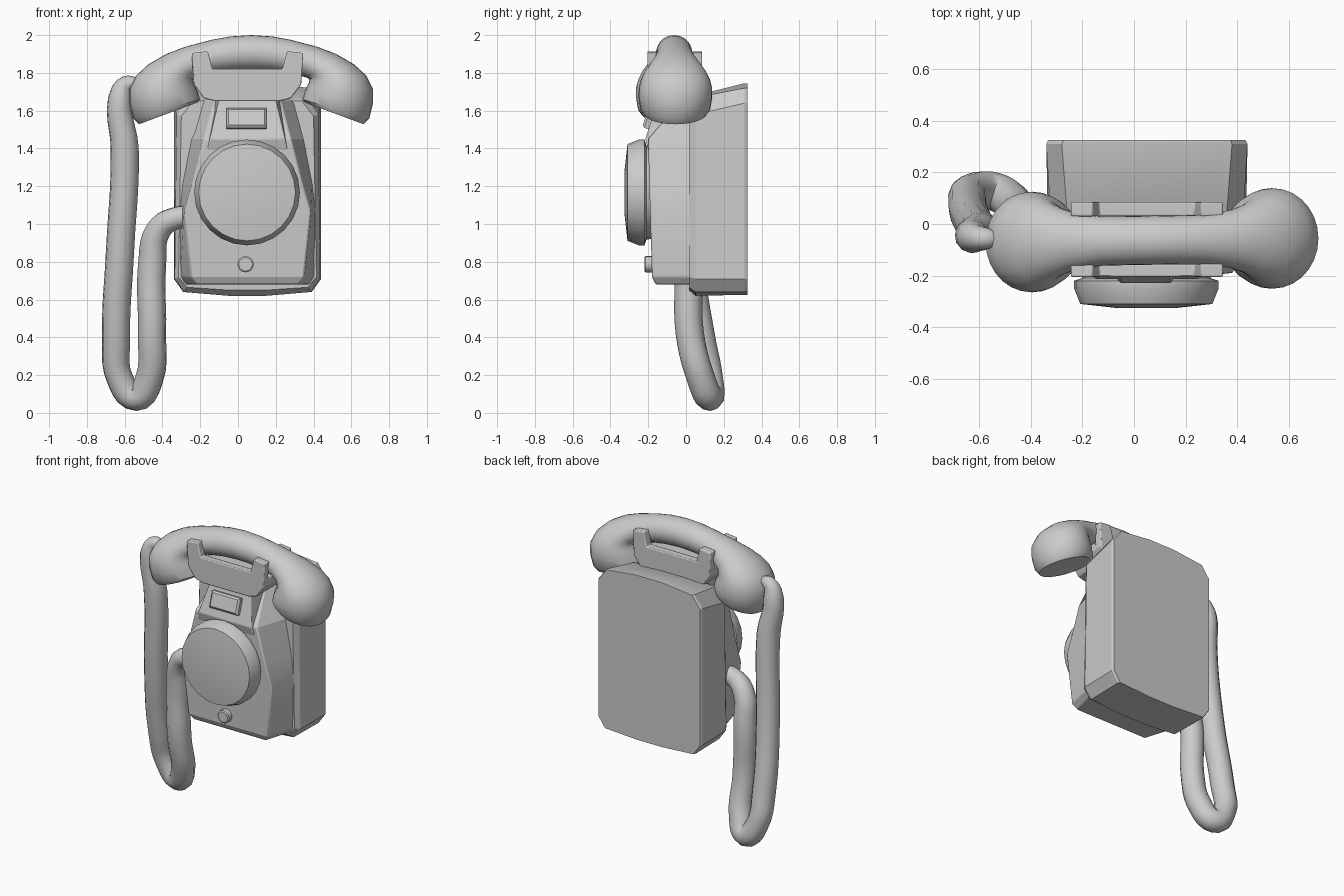
import bpy, bmesh, math
from mathutils import Vector

cube = bpy.data.objects.get("Cube")
if cube:
    bpy.data.objects.remove(cube, do_unlink=True)

CX = 0.05  # body centre line

grey = bpy.data.materials.new("light_grey")
grey.use_nodes = True
COLOUR = (0.6, 0.6, 0.6, 1)
grey.diffuse_color = COLOUR
grey.node_tree.nodes["Principled BSDF"].inputs["Base Color"].default_value = COLOUR


def smooth(obj, degrees):
    bpy.ops.object.select_all(action='DESELECT')
    obj.select_set(True)
    bpy.context.view_layer.objects.active = obj
    bpy.ops.object.shade_smooth_by_angle(angle=math.radians(degrees))


def loft(name, rings, angle=20, bevel=0):
    """Skin matching closed rings of points and cap both ends."""
    bm = bmesh.new()
    rows = [[bm.verts.new(p) for p in ring] for ring in rings]
    n = len(rows[0])
    for a, b in zip(rows, rows[1:]):
        for i in range(n):
            j = (i + 1) % n
            bm.faces.new((a[i], a[j], b[j], b[i]))
    bm.faces.new(rows[0])
    bm.faces.new(rows[-1])
    bmesh.ops.recalc_face_normals(bm, faces=bm.faces)
    mesh = bpy.data.meshes.new(name)
    bm.to_mesh(mesh)
    bm.free()
    mesh.materials.append(grey)
    obj = bpy.data.objects.new(name, mesh)
    bpy.context.collection.objects.link(obj)
    if bevel:
        mod = obj.modifiers.new("soft_edges", 'BEVEL')
        mod.width = bevel
        mod.segments = 2
    smooth(obj, angle)
    return obj


def outline(half, y):
    """Mirror a half outline (u, z) about the body centre line."""
    right = [(CX + u, y, z) for u, z in half]
    left = [(CX - u, y, z) for u, z in reversed(half)]
    return right + left


def sections(rows, back):
    """Horizontal sections from (z, back half width, front half width, front y)."""
    return [[(CX - b, back, z), (CX - f, y, z), (CX + f, y, z), (CX + b, back, z)]
            for z, b, f, y in rows]


def lathe(name, x, z, profile, sides=24):
    """Turn a (radius, y) profile about an axis along y."""
    return loft(name, [[(x + r * math.cos(t * math.tau / sides), y,
                         z + r * math.sin(t * math.tau / sides)) for t in range(sides)]
                       for r, y in profile], 25)


# Wall case with chamfered corners and sloping top
case_back = [(.10, .625), (.34, .64), (.39, .71), (.39, 1.64), (.33, 1.72), (.10, 1.745)]
case_mid = [(.10, .62), (.335, .64), (.385, .71), (.375, 1.58), (.31, 1.67), (.10, 1.68)]
case_front = [(.10, .65), (.32, .665), (.365, .72), (.35, 1.57), (.29, 1.65), (.10, 1.66)]
loft("wall_case", [outline([(u * .98, z) for u, z in case_back], .325),
                   outline(case_back, .31), outline(case_mid, .05), outline(case_front, .015)])

# Front housing and its narrowing neck
loft("front_housing", sections([(.68, .33, .27, -.16), (.72, .355, .30, -.18),
                                (1.07, .36, .335, -.19), (1.22, .345, .29, -.195),
                                (1.45, .30, .23, -.20), (1.66, .25, .17, -.02)], .03),
     15, .008)
loft("neck", sections([(1.36, .22, .22, -.19), (1.45, .22, .20, -.215),
                       (1.66, .18, .15, -.15), (1.76, .18, .15, -.13)], .06), 15, .006)

# Dial, small knob and label plate
lathe("dial", .048, 1.167, [(.24, -.15), (.25, -.21), (.28, -.22), (.28, -.25),
                           (.256, -.31), (.12, -.325)])
lathe("small_knob", .04, .787, [(.043, -.16), (.043, -.215), (.036, -.22)], 16)
plate = loft("label_plate", [[(sx * w, y, sz * h) for sx, sz in ((-1, -1), (1, -1), (1, 1), (-1, 1))]
                             for w, h, y in ((.107, .055, .03), (.107, .055, -.02), (.095, .043, -.032))])
plate.location = (.045, -.185, 1.555)
plate.rotation_euler.x = -.3

# Cradle: a base under the handset with upright prongs front and back
prong = [(.17, 1.65), (.23, 1.665), (.285, 1.74), (.295, 1.905), (.21, 1.915), (.185, 1.82)]
base = [(.17, 1.65), (.23, 1.665), (.285, 1.74), (.285, 1.79), (.21, 1.80), (.185, 1.80)]
for part, half, y0, y1 in (("front_prongs", prong, -.205, -.155),
                           ("back_prongs", prong, .03, .085),
                           ("cradle_base", base, -.18, .06)):
    loft(part, [outline(half, y0), outline(half, y1)], 20, .006)

# Handset: each section runs from an upper to a lower edge point, with a half depth
HX = .07
half_sections = [((0, 2.0), (0, 1.815), .095), ((.11, 1.993), (.10, 1.81), .095),
                 ((.21, 1.975), (.18, 1.80), .096), ((.35, 1.938), (.26, 1.785), .112),
                 ((.45, 1.90), (.295, 1.775), .135), ((.545, 1.845), (.308, 1.765), .163),
                 ((.61, 1.785), (.306, 1.75), .182), ((.645, 1.715), (.296, 1.73), .194),
                 ((.645, 1.64), (.283, 1.70), .195), ((.625, 1.56), (.271, 1.66), .185),
                 ((.595, 1.528), (.285, 1.643), .165)]
mirrored = [((-a[0], a[1]), (-b[0], b[1]), d) for a, b, d in reversed(half_sections[1:])]
rings = []
for top, low, depth in mirrored + half_sections:
    a = Vector((HX + top[0], 0, top[1]))
    b = Vector((HX + low[0], 0, low[1]))
    mid, arm = (a + b) / 2, (a - b) / 2
    mid.y = -.064 + .015 * mid.x
    rings.append([mid + arm * math.cos(t * math.tau / 28)
                  + Vector((0, depth * math.sin(t * math.tau / 28), 0)) for t in range(28)])
loft("handset", rings, 35)

# Cord hanging from the handset and looping up into the housing side
path = [(-.52, -.06, 1.73, .4), (-.59, -.055, 1.74, .6), (-.625, -.05, 1.66, .85),
        (-.60, -.03, 1.40, 1), (-.625, .01, .85, 1), (-.645, .08, .40, 1),
        (-.625, .125, .18, .95), (-.54, .125, .085, 1), (-.47, .08, .18, 1),
        (-.455, .02, .42, 1), (-.455, .01, .78, 1), (-.42, -.02, .97, .9),
        (-.33, -.05, 1.03, .8), (-.22, -.05, 1.04, .8)]
curve = bpy.data.curves.new("cord", 'CURVE')
curve.dimensions = '3D'
curve.bevel_depth = .075
curve.bevel_resolution = 4
curve.resolution_u = 5
curve.use_fill_caps = True
spline = curve.splines.new('BEZIER')
spline.bezier_points.add(len(path) - 1)
for point, (x, y, z, r) in zip(spline.bezier_points, path):
    point.co = (x, y, z)
    point.radius = r
    point.handle_left_type = point.handle_right_type = 'AUTO'
curve.materials.append(grey)
cord = bpy.data.objects.new("cord", curve)
bpy.context.collection.objects.link(cord)
bpy.ops.object.select_all(action='DESELECT')
cord.select_set(True)
bpy.context.view_layer.objects.active = cord
bpy.ops.object.convert(target='MESH')
smooth(bpy.context.view_layer.objects.active, 50)
